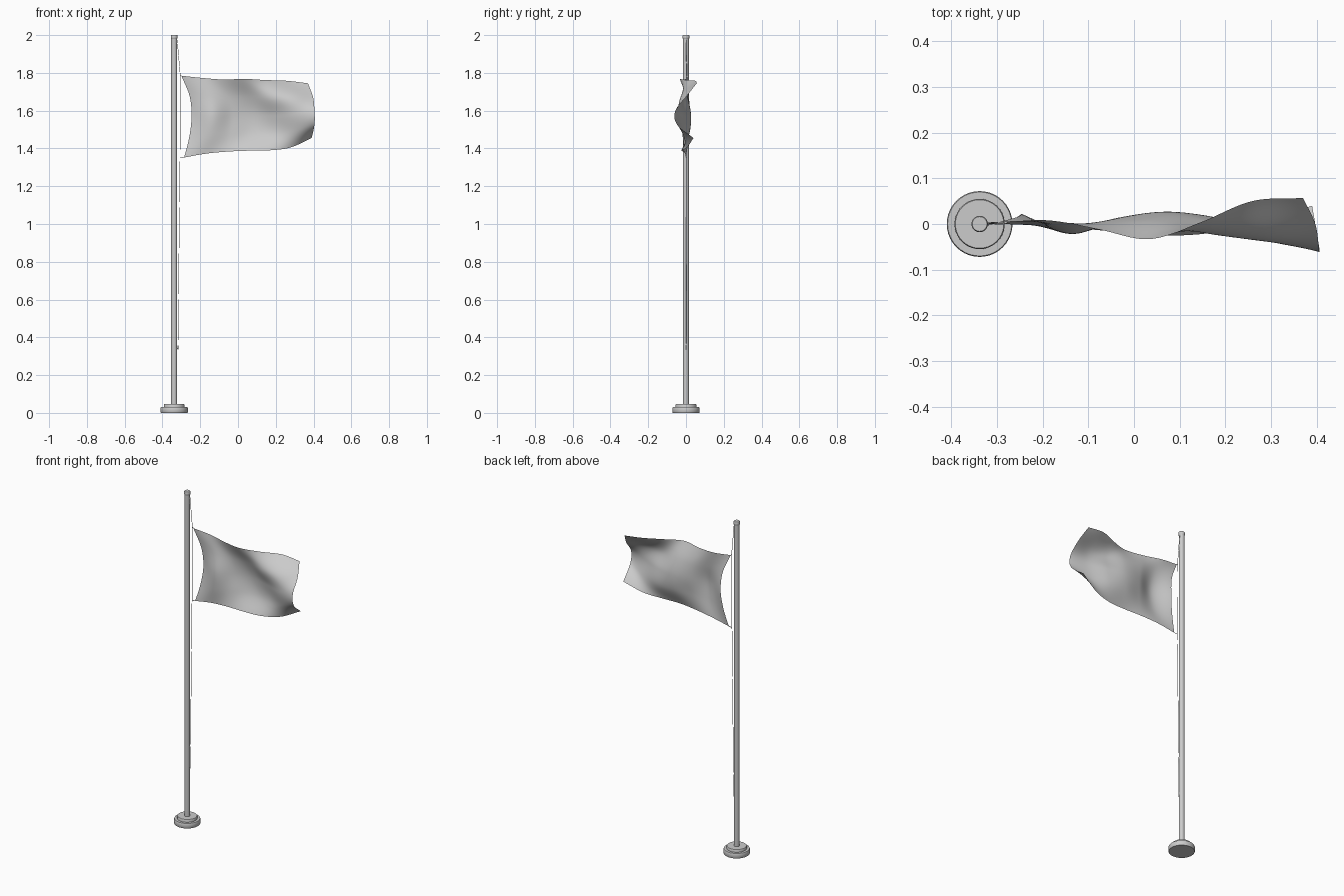
import bpy, bmesh, math
from mathutils import Vector

cube = bpy.data.objects.get("Cube")
if cube:
    bpy.data.objects.remove(cube, do_unlink=True)

grey = bpy.data.materials.new("light_grey")
grey.use_nodes = True
grey.diffuse_color = (0.6, 0.6, 0.6, 1)
grey.node_tree.nodes["Principled BSDF"].inputs["Base Color"].default_value = grey.diffuse_color

POLE_X = -0.338


def finish(name, bm, angle):
    mesh = bpy.data.meshes.new(name)
    bm.to_mesh(mesh)
    bm.free()
    mesh.materials.append(grey)
    obj = bpy.data.objects.new(name, mesh)
    bpy.context.collection.objects.link(obj)
    bpy.ops.object.select_all(action='DESELECT')
    obj.select_set(True)
    bpy.context.view_layer.objects.active = obj
    bpy.ops.object.shade_smooth_by_angle(angle=math.radians(angle))
    return obj


def lathe(name, profile, sides=40):
    """Spin a (radius, height) profile around the pole axis."""
    bm = bmesh.new()
    rings = []
    for r, z in profile:
        ring = []
        for i in range(sides):
            a = math.tau * i / sides
            ring.append(bm.verts.new((POLE_X + r * math.cos(a), r * math.sin(a), z)))
        rings.append(ring)
    for low, high in zip(rings, rings[1:]):
        for i in range(sides):
            j = (i + 1) % sides
            bm.faces.new((low[i], low[j], high[j], high[i]))
    bm.faces.new(rings[0][::-1])
    bm.faces.new(rings[-1])
    return finish(name, bm, 35)


def spline(values, t):
    """Smooth curve through evenly spaced values, t from 0 to 1."""
    n = len(values) - 1
    i = min(int(t * n), n - 1)
    f = t * n - i
    b, c = values[i], values[i + 1]
    a = values[i - 1] if i > 0 else 2 * b - c
    d = values[i + 2] if i + 2 <= n else 2 * c - b
    return b + f * ((c - a) + f * (2 * a - 5 * b + 4 * c - d + f * (3 * (b - c) + d - a))) / 2


def cord(name, points, radius):
    curve = bpy.data.curves.new(name, 'CURVE')
    curve.dimensions = '3D'
    curve.bevel_depth = radius
    curve.bevel_resolution = 1
    curve.use_fill_caps = True
    line = curve.splines.new('POLY')
    line.points.add(len(points) - 1)
    for p, co in zip(line.points, points):
        p.co = (*co, 1)
    curve.materials.append(grey)
    obj = bpy.data.objects.new(name, curve)
    bpy.context.collection.objects.link(obj)


# Stepped base, pole and cap
lathe("base", [(0.07, 0), (0.072, 0.003), (0.072, 0.026), (0.07, 0.03)])
lathe("base_step", [(0.055, 0.03), (0.055, 0.043), (0.053, 0.046)])
lathe("pole", [(0.016, 0.046), (0.016, 1.985)], 32)
lathe("cap", [(0.016, 1.98), (0.018, 1.984), (0.018, 1.997), (0.016, 2)], 32)

# Flag: four edge curves plus rows of depth in thousandths, top to bottom
top_z = [1.785, 1.773, 1.765, 1.768, 1.762, 1.758, 1.745]
bottom_z = [1.352, 1.372, 1.383, 1.388, 1.39, 1.405, 1.455]
hoist_x = [-0.3, -0.256, -0.246, -0.258, -0.285]
fly_x = [0.37, 0.397, 0.405, 0.405, 0.39]
depth = [
    [3, 8, -12, -33, 4, 50, 57],
    [15, -5, 10, 4, -24, -28, 0],
    [22, -21, 14, 26, 2, -38, -56],
    [14, -18, 0, 18, 12, -20, -48],
    [0, -5, -15, -25, -20, 5, 40],
]
COLS, ROWS = 64, 40
bm = bmesh.new()
grid = []
for r in range(ROWS + 1):
    v = r / ROWS
    row = []
    for c in range(COLS + 1):
        u = c / COLS
        # the bowed hoist edge only pulls in the cloth near it
        left = spline(hoist_x, v)
        x = left + (spline(fly_x, v) - left) * u
        z = spline(top_z, u) * (1 - v) + spline(bottom_z, u) * v
        y = spline([spline(d, u) for d in depth], v) / 1000
        row.append(bm.verts.new((x, y, z)))
    grid.append(row)
for r in range(ROWS):
    for c in range(COLS):
        bm.faces.new((grid[r][c], grid[r + 1][c], grid[r + 1][c + 1], grid[r][c + 1]))
finish("flag", bm, 80)

# Halyard, its ties to the flag corners, and the lower cleat
upper = Vector((-0.306, 0.003, 1.79))
lower = Vector((-0.307, 0.001, 1.35))
end = Vector((-0.318, 0, 0.34))
cord("halyard", [(-0.322, 0.002, 1.975), upper, lower, end], 0.0013)
cord("upper_tie", [upper, (-0.299, 0.003, 1.784)], 0.0015)
cord("lower_tie", [lower, (-0.284, 0, 1.353)], 0.0015)
cord("cleat_stem", [(POLE_X, 0, 0.345), end], 0.003)
cord("cleat", [end - Vector((0, 0, 0.004)), end + Vector((0, 0, 0.016))], 0.002)
